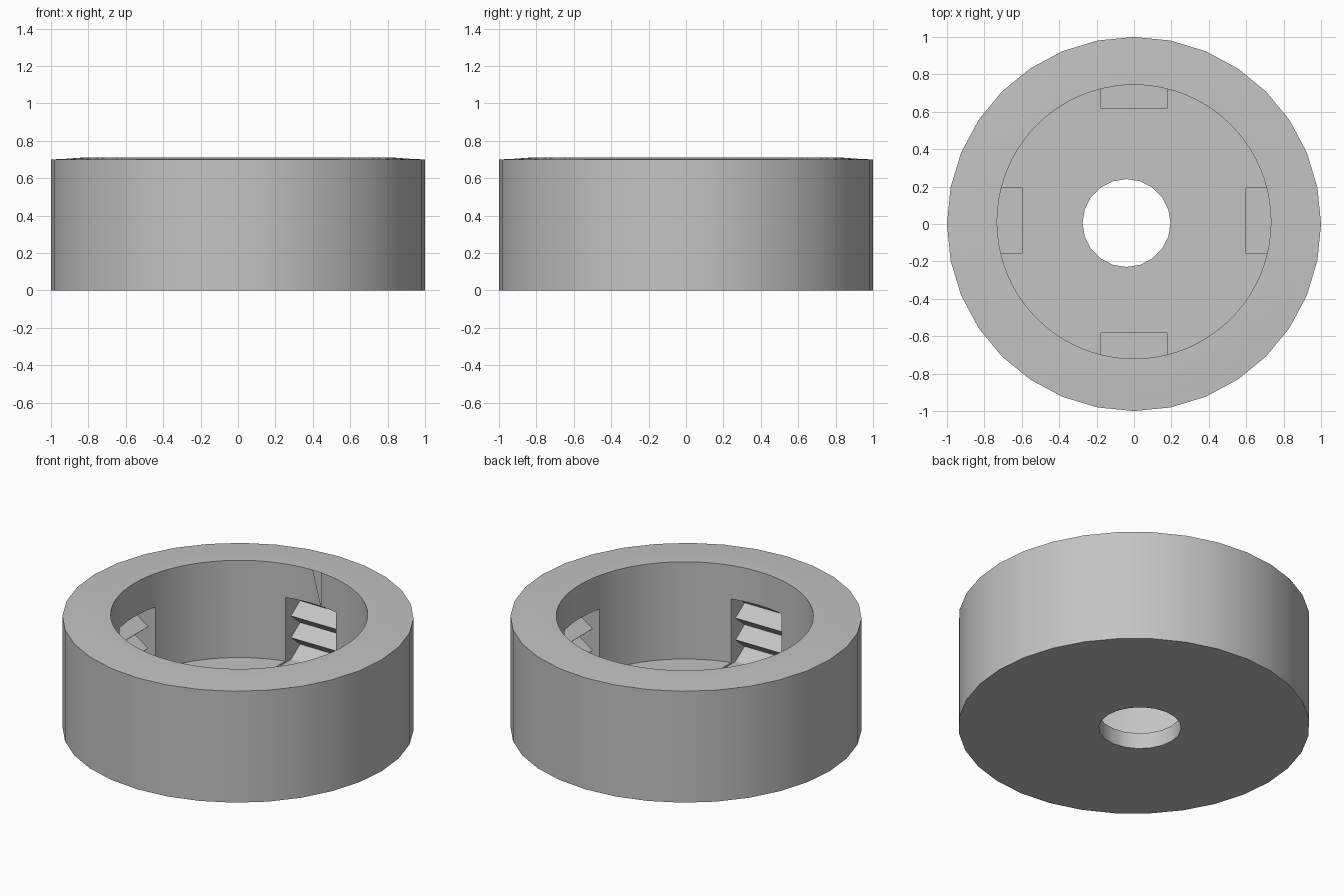
import bpy, bmesh, math
from mathutils import Matrix

cube = bpy.data.objects.get("Cube")
if cube:
    bpy.data.objects.remove(cube, do_unlink=True)

grey = bpy.data.materials.new("plain_grey")
grey.use_nodes = True
colour = (0.55, 0.55, 0.55, 1)
grey.diffuse_color = colour
grey.node_tree.nodes["Principled BSDF"].inputs["Base Color"].default_value = colour


def make_object(name, bm):
    bmesh.ops.recalc_face_normals(bm, faces=bm.faces)
    mesh = bpy.data.meshes.new(name)
    bm.to_mesh(mesh)
    bm.free()
    mesh.materials.append(grey)
    obj = bpy.data.objects.new(name, mesh)
    bpy.context.collection.objects.link(obj)
    return obj


def lathe(name, profile, sides, centre=(0, 0)):
    """Closed solid from stacked (radius, z) rings."""
    bm = bmesh.new()
    rings = []
    for radius, z in profile:
        angles = [2 * math.pi * i / sides for i in range(sides)]
        rings.append([bm.verts.new((centre[0] + radius * math.cos(a),
                                    centre[1] + radius * math.sin(a), z)) for a in angles])
    for low, high in zip(rings, rings[1:]):
        for i in range(sides):
            j = (i + 1) % sides
            bm.faces.new((low[i], low[j], high[j], high[i]))
    bm.faces.new(rings[0][::-1])
    bm.faces.new(rings[-1])
    return make_object(name, bm)


def toothed_cutter(angle, centre, half_width):
    """Block whose outward side is a sawtooth, turned to one of four sides."""
    top, bottom, teeth = 0.5, 0.09, 3
    pitch = (top - bottom) / teeth
    profile = [(0.6, bottom), (0.6, top)]
    for t in range(teeth):
        z = top - t * pitch
        profile += [(0.76, z), (0.85, z - pitch * 0.55)]
    profile.append((0.76, bottom))
    bm = bmesh.new()
    face = bm.faces.new([bm.verts.new((r, -half_width, z)) for r, z in profile])
    result = bmesh.ops.extrude_face_region(bm, geom=[face])
    moved = [v for v in result["geom"] if isinstance(v, bmesh.types.BMVert)]
    bmesh.ops.translate(bm, verts=moved, vec=(0, 2 * half_width, 0))
    turn = Matrix.Translation((*centre, 0)) @ Matrix.Rotation(angle, 4, "Z")
    bmesh.ops.transform(bm, matrix=turn, verts=bm.verts)
    return make_object("pocket_cutter", bm)


# Round body with a gently raised rim
body = lathe("round_housing", [(1, 0), (1, 0.7), (0.93, 0.703), (0.82, 0.711), (0.5, 0.711)], 32)

# Open well, off-centre floor hole and four toothed wall pockets
inner = (0, 0.012)
cutters = [
    lathe("well_cutter", [(0.732, 0.1), (0.732, 0.9)], 80, inner),
    lathe("hole_cutter", [(0.235, -0.1), (0.235, 0.3)], 20, (-0.04, 0.005)),
]
cutters += [toothed_cutter(q * math.pi / 2, (0, 0.0175), 0.176) for q in range(4)]

bpy.context.view_layer.objects.active = body
for cutter in cutters:
    cutter.hide_render = True
    cut = body.modifiers.new("cut", "BOOLEAN")
    cut.operation = "DIFFERENCE"
    cut.solver = "EXACT"
    cut.object = cutter
    bpy.ops.object.modifier_apply(modifier=cut.name)
    bpy.data.objects.remove(cutter, do_unlink=True)

# Smooth curved walls, crisp rims
bpy.ops.object.select_all(action="DESELECT")
body.select_set(True)
bpy.context.view_layer.objects.active = body
bpy.ops.object.shade_smooth_by_angle(angle=math.radians(30))
